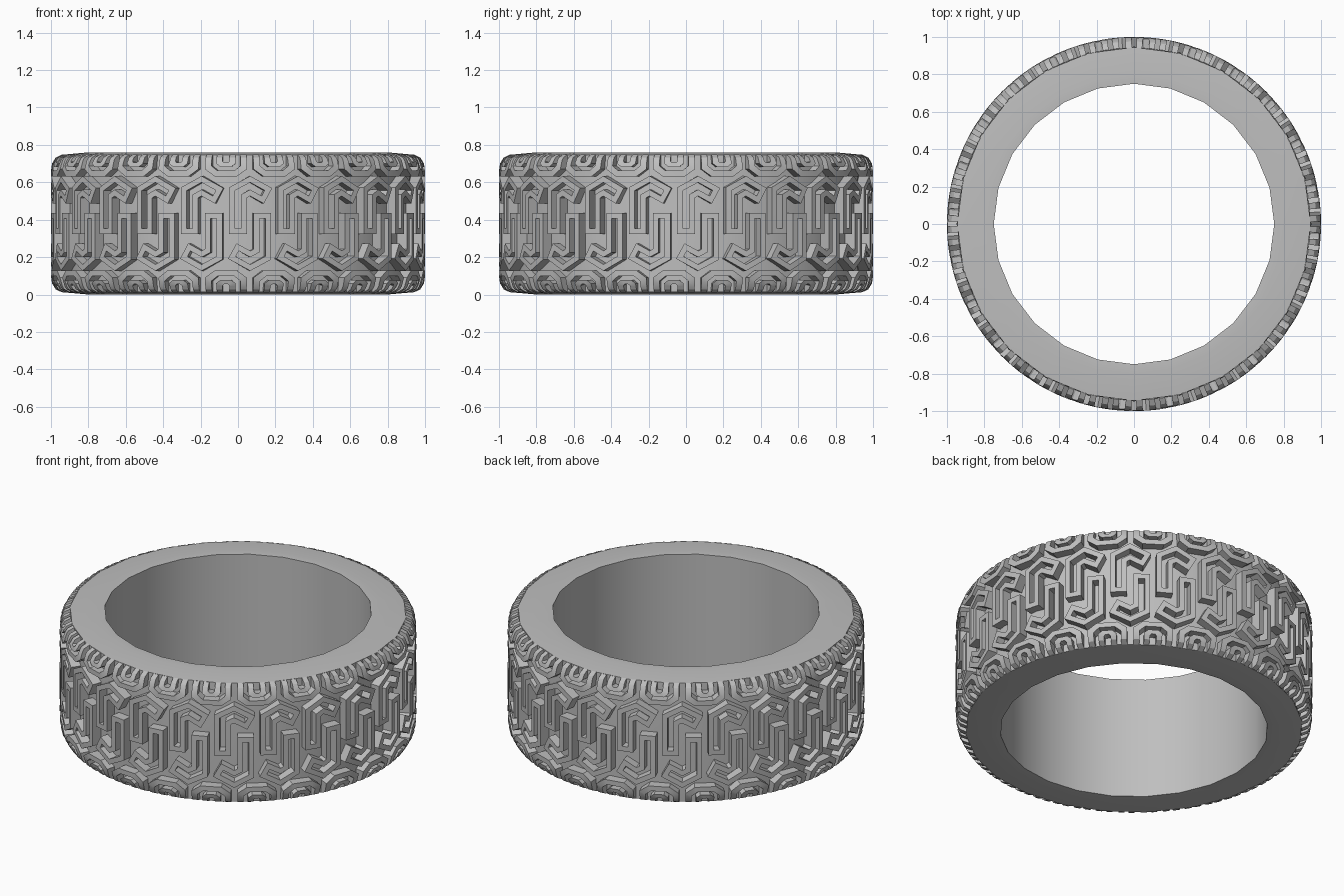
import bpy, bmesh, math
from mathutils import Vector

if "Cube" in bpy.data.objects:
    bpy.data.objects.remove(bpy.data.objects["Cube"], do_unlink=True)

HEIGHT = 0.76
COPIES = 24
PITCH = 2 * math.pi / COPIES

rubber = bpy.data.materials.new("grey_rubber")
rubber.use_nodes = True
colour = (0.52, 0.52, 0.52, 1)
rubber.diffuse_color = colour
rubber.node_tree.nodes["Principled BSDF"].inputs["Base Color"].default_value = colour


def finish(bm, name):
    bmesh.ops.recalc_face_normals(bm, faces=bm.faces)
    mesh = bpy.data.meshes.new(name)
    bm.to_mesh(mesh)
    bm.free()
    mesh.materials.append(rubber)
    mesh.shade_smooth()
    mesh.set_sharp_from_angle(angle=math.radians(22))
    obj = bpy.data.objects.new(name, mesh)
    bpy.context.collection.objects.link(obj)


def polar(r, angle, z):
    return Vector((r * math.sin(angle), -r * math.cos(angle), z))


# Rounded shoulder of the tread: (distance along it, radius, height)
SHOULDER = [(0.66, 1.0, 0.66), (0.70, 0.995, 0.70),
            (0.74, 0.975, 0.732), (0.775, 0.942, 0.748)]


def on_tread(v):
    if v <= SHOULDER[0][0]:
        return 1.0, v
    for (v0, r0, z0), (v1, r1, z1) in zip(SHOULDER, SHOULDER[1:]):
        if v <= v1:
            t = (v - v0) / (v1 - v0)
            return r0 + t * (r1 - r0), z0 + t * (z1 - z0)
    return SHOULDER[-1][1:]


def raised_band(bm, side_a, side_b, turn, lower, closed):
    """Raise a band between two lines drawn on the tread."""
    def column(p):
        r, z = on_tread(p[1])
        angle, low_z = p[0], min(z, 0.70)
        if lower:
            angle, z, low_z = PITCH / 2 - angle, HEIGHT - z, HEIGHT - low_z
        return (bm.verts.new(polar(r, angle + turn, z)),
                bm.verts.new(polar(r - 0.07, angle + turn, low_z)))
    a = [column(p) for p in side_a]
    b = [column(p) for p in side_b]
    n = len(a)
    for i in range(n if closed else n - 1):
        j = (i + 1) % n
        bm.faces.new((a[i][0], a[j][0], b[j][0], b[i][0]))
        bm.faces.new((a[i][1], a[j][1], a[j][0], a[i][0]))
        bm.faces.new((b[i][0], b[j][0], b[j][1], b[i][1]))
    if not closed:
        for i in (0, -1):
            bm.faces.new((a[i][0], b[i][0], b[i][1], a[i][1]))


def outline(path, w):
    """Mitred outline at distance w around an open path."""
    pts = [Vector(p) for p in path]
    dirs = [(q - p).normalized() for p, q in zip(pts, pts[1:])]
    pts[0] = pts[0] - dirs[0] * w
    pts[-1] = pts[-1] + dirs[-1] * w
    left, right = [], []
    for i, p in enumerate(pts):
        d0, d1 = dirs[max(i - 1, 0)], dirs[min(i, len(dirs) - 1)]
        n0, n1 = Vector((-d0.y, d0.x)), Vector((-d1.y, d1.x))
        m = (n0 + n1).normalized()
        m *= w / m.dot(n0)
        left.append(p + m)
        right.append(p - m)
    return left + right[::-1]


def mirrored(half, centre):
    """Complete half an arch, listed from leg to crown."""
    return ([(centre - s, v) for s, v in half]
            + [(centre + s, v) for s, v in reversed(half)])


def leg(half_width, corner):
    return [(half_width, v) for v in (0.775, 0.74, 0.72)] + [(half_width, corner)]


# Tyre body
profile = [(0.75, 0.758), (0.80, 0.76), (0.945, 0.747), (0.948, 0.69)]
profile += [(r, HEIGHT - z) for r, z in reversed(profile)]
bm = bmesh.new()
rings = [[bm.verts.new(polar(r, i * PITCH, z)) for r, z in profile]
         for i in range(COPIES)]
for i in range(COPIES):
    this, following = rings[i], rings[(i + 1) % COPIES]
    for k in range(len(profile)):
        m = (k + 1) % len(profile)
        bm.faces.new((this[k], following[k], following[m], this[m]))
finish(bm, "tyre_body")

# Hooked tread blocks with a slot, and nested shoulder arches with lugs
hook = [(0, 0.37), (0, 0.545), (0.065, 0.58), (0.12, 0.55)]
centre = -PITCH / 4
arches = [
    (leg(0.113, 0.67) + [(0.06, 0.632)], leg(0.078, 0.688) + [(0.045, 0.662)]),
    (leg(0.052, 0.70) + [(0.028, 0.682)], leg(0.019, 0.716) + [(0.01, 0.706)]),
]
for lower in (False, True):
    row = "lower" if lower else "upper"
    hooks, shoulder = bmesh.new(), bmesh.new()
    for i in range(COPIES):
        turn = i * PITCH
        raised_band(hooks, outline(hook, 0.047), outline(hook, 0.017),
                    turn, lower, True)
        for outer, inner in arches:
            raised_band(shoulder, mirrored(outer, centre),
                        mirrored(inner, centre), turn, lower, False)
    finish(hooks, row + "_tread_hooks")
    finish(shoulder, row + "_shoulder_lugs")
